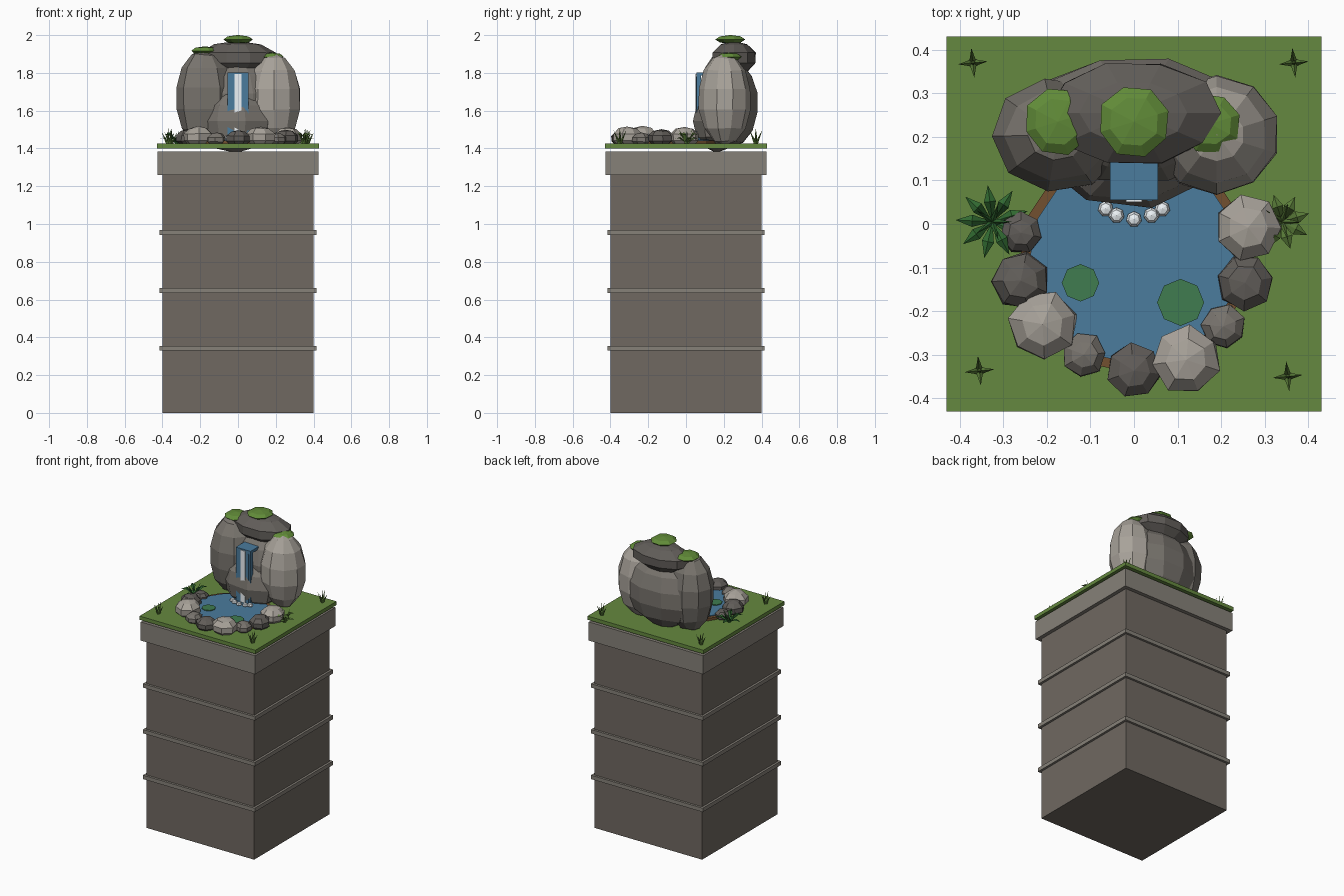
import bpy, math, random
from mathutils import Vector

if "Cube" in bpy.data.objects:
    bpy.data.objects.remove(bpy.data.objects["Cube"])

random.seed(4)


def mat(name, r, g, b):
    m = bpy.data.materials.new(name)
    m.diffuse_color = (r, g, b, 1)
    m.use_nodes = True
    m.node_tree.nodes["Principled BSDF"].inputs["Base Color"].default_value = m.diffuse_color
    return m


STONE = mat("pillar_stone", .16, .14, .12)
TRIM = mat("trim_stone", .24, .22, .19)
DARK = mat("dark_rock", .12, .11, .10)
MID = mat("mid_rock", .19, .175, .155)
LIGHT = mat("light_rock", .39, .36, .32)
GRASS = mat("grass", .13, .25, .05)
MOSS = mat("moss", .12, .26, .04)
LEAF = mat("leaf", .03, .14, .03)
BLADE = mat("blade", .10, .20, .04)
PAD = mat("lily", .05, .20, .08)
WATER = mat("water", .07, .20, .34)
FOAM = mat("foam", .85, .9, .93)
EARTH = mat("earth", .17, .08, .03)


def finish(name, m):
    o = bpy.context.object
    o.name = name
    o.data.materials.append(m)
    return o


def box(name, x0, x1, y0, y1, z0, z1, m):
    bpy.ops.mesh.primitive_cube_add(size=1, location=((x0+x1)/2, (y0+y1)/2, (z0+z1)/2))
    bpy.context.object.scale = (x1-x0, y1-y0, z1-z0)
    return finish(name, m)


def ball(name, loc, rad, m, seg=7, rings=4, jitter=0.0, turn=0.0):
    bpy.ops.mesh.primitive_uv_sphere_add(segments=seg, ring_count=rings, radius=1, location=loc)
    o = finish(name, m)
    for v in o.data.vertices:
        v.co *= 1 + random.uniform(-jitter, jitter)
    o.scale = rad
    o.rotation_euler.z = 0
    # turn the facets before scaling so the ellipsoid axes stay put
    c, s = math.cos(turn), math.sin(turn)
    for v in o.data.vertices:
        v.co = Vector((v.co.x*c - v.co.y*s, v.co.x*s + v.co.y*c, v.co.z))
    return o


def disc(name, x, y, r, z0, z1, m, n):
    bpy.ops.mesh.primitive_cylinder_add(vertices=n, radius=r, depth=z1-z0,
                                        location=(x, y, (z0+z1)/2))
    return finish(name, m)


def leaf(name, base, az, reach, rise, width, m):
    # folded pointed leaf: base, two sides, raised spine, tip
    d = Vector((math.cos(az), math.sin(az), 0))
    s = Vector((-d.y, d.x, 0))
    b = Vector(base)
    mid = b + d*reach*.55 + Vector((0, 0, rise))
    tip = b + d*reach + Vector((0, 0, rise*.75))
    low = Vector((0, 0, -.008))
    me = bpy.data.meshes.new(name)
    me.from_pydata([b, mid+s*width+low, tip, mid-s*width+low, mid], [],
                   [(0, 4, 1), (1, 4, 2), (0, 3, 4), (3, 2, 4)])
    me.materials.append(m)
    bpy.context.collection.objects.link(bpy.data.objects.new(name, me))


def spike(name, base, az, lean, height, r, m):
    d = Vector((math.cos(az)*lean, math.sin(az)*lean, height))
    bpy.ops.mesh.primitive_cone_add(vertices=4, radius1=r, depth=d.length,
                                    location=Vector(base)+d/2)
    o = finish(name, m)
    o.rotation_euler = d.to_track_quat('Z', 'Y').to_euler()


# Pedestal, bands, cap and turf
box("pedestal", -.4, .4, -.4, .4, 0, 1.26, STONE)
for z in (.342, .649, .956):
    box("band", -.415, .415, -.415, .415, z-.013, z+.013, TRIM)
box("cap", -.425, .425, -.425, .425, 1.26, 1.385, TRIM)
box("turf", -.43, .43, -.43, .43, 1.40, 1.425, GRASS)

# Pond
disc("pond_rim", 0, -.08, .262, 1.42, 1.442, EARTH, 16)
disc("pond_water", 0, -.08, .24, 1.425, 1.447, WATER, 16)
for x, y, r in ((-.123, -.135, .043), (.107, -.18, .054)):
    disc("lily_pad", x, y, r, 1.446, 1.452, PAD, 8)

# Cliff boulders
ball("left_boulder", (-.175, .205, 1.665), (.155, .135, .255), MID, 9, 7, .03, .2)
ball("right_boulder", (.19, .205, 1.66), (.148, .14, .245), LIGHT, 10, 7, .02, 0)
ball("back_boulder", (0, .24, 1.64), (.26, .148, .23), MID, 10, 7, .02, math.pi/2)
ball("low_boulder", (-.01, .16, 1.545), (.2, .125, .165), MID, 8, 6, .03, .25)
ball("top_boulder", (0, .255, 1.88), (.21, .125, .088), DARK, 10, 5, .03, math.pi/2)

# Moss caps
for x, y, z, r in ((-.175, .235, 1.917, .078), (0, .235, 1.977, .082), (.175, .23, 1.885, .07)):
    ball("moss_cap", (x, y, z), (r, r, .023), MOSS, 8, 4, .03, .3)

# Waterfall, streaks and foam
box("waterfall", -.055, .055, .055, .08, 1.44, 1.80, WATER)
box("waterfall_lip", -.055, .055, .055, .19, 1.785, 1.803, WATER)
box("waterfall_streak", -.018, .018, .051, .06, 1.44, 1.795, FOAM)
box("waterfall_side_streak", .03, .042, .053, .06, 1.44, 1.78, WATER)
for x, y in ((-.065, .035), (-.04, .02), (0, .011), (.04, .02), (.065, .035)):
    ball("foam", (x, y, 1.452), (.018, .018, .014), FOAM, 7, 4)

# Pond edge stones
stones = ((-.26, -.02, .05, DARK), (-.26, -.13, .069, DARK), (-.21, -.23, .083, LIGHT),
          (-.115, -.30, .053, MID), (0, -.337, .066, DARK), (.12, -.312, .082, LIGHT),
          (.205, -.235, .053, MID), (.255, -.135, .068, DARK), (.262, -.008, .08, LIGHT))
for i, (x, y, r, m) in enumerate(stones):
    ball("edge_stone", (x, y, 1.425+r*.42), (r, r, r*.7), m, 7, 5, .05, i*.7)

# Ferns either side
for x, y, n, reach, m in ((-.325, .005, 9, .085, LEAF), (.34, .005, 8, .065, BLADE)):
    for i in range(n):
        a = i*2*math.pi/n + .3
        leaf("fern_leaf", (x, y, 1.425), a, reach, .035+.025*(i % 2), .014, m)
    for i in range(5):
        spike("fern_spike", (x, y, 1.42), i*1.257, .045, .08, .008, m)

# Corner grass tufts
for x, y in ((-.37, .37), (.367, .37), (-.355, -.337), (.353, -.35)):
    for i in range(4):
        spike("grass_blade", (x, y, 1.42), i*math.pi/2+.1, .034, .065+.012*(i % 2), .009, BLADE)
    spike("grass_blade", (x, y, 1.42), 0, .004, .09, .008, BLADE)
